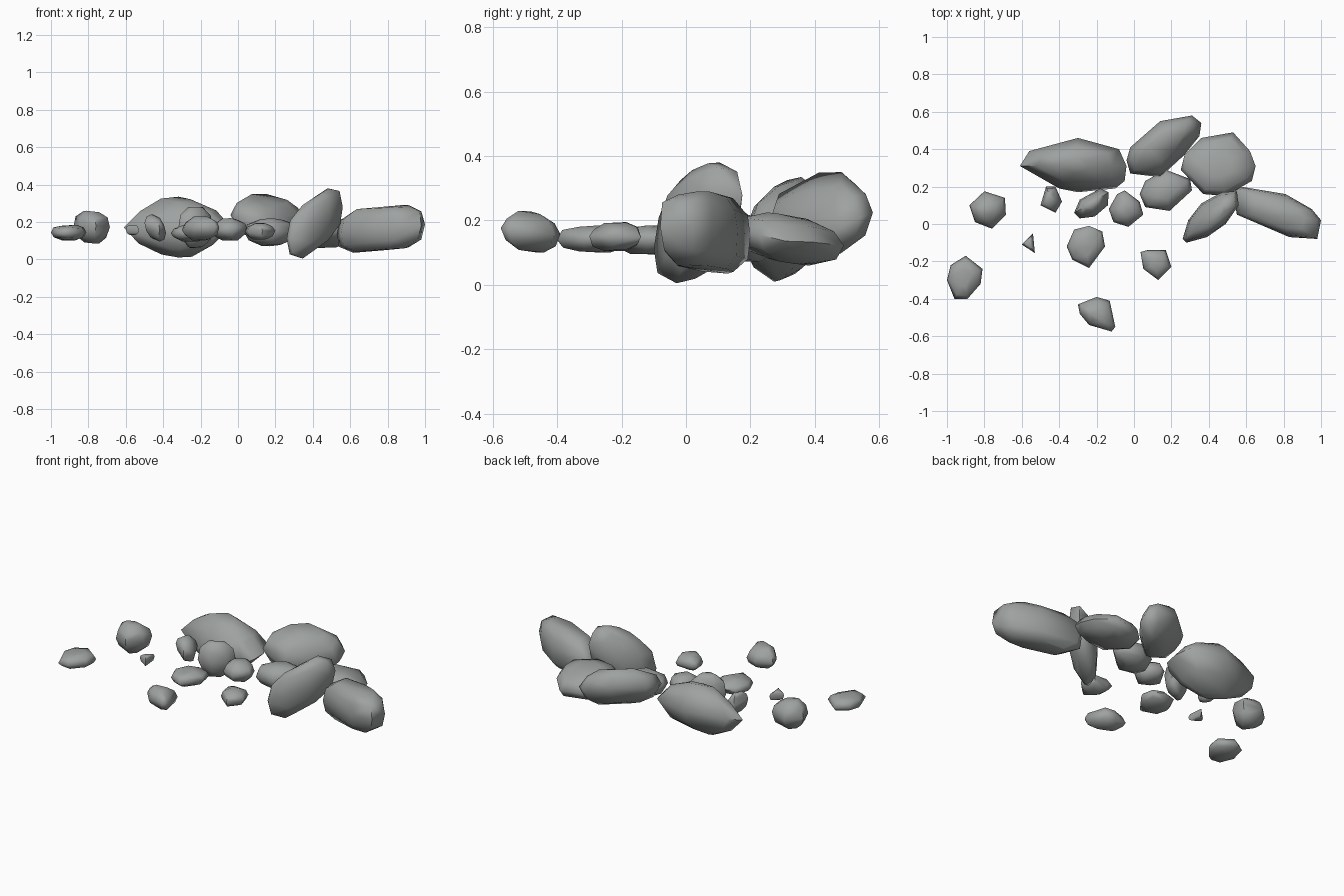
import bpy, bmesh, math, random

if "Cube" in bpy.data.objects:
    bpy.data.objects.remove(bpy.data.objects["Cube"])

random.seed(7)

# dark grey stone
stone = bpy.data.materials.new("stone")
stone.diffuse_color = (0.34, 0.36, 0.35, 1)
stone.use_nodes = True
stone.node_tree.nodes["Principled BSDF"].inputs["Base Color"].default_value = stone.diffuse_color


def rock(name, outline, lo, hi, slope=(0, 0), rough=0.05, cap=0.42, shoulder=0.84):
    """Convex boulder from a plan outline, a height range and a tilt of its mid-plane."""
    cx = (min(p[0] for p in outline) + max(p[0] for p in outline)) / 2
    cy = (min(p[1] for p in outline) + max(p[1] for p in outline)) / 2
    half = (hi - lo) / 2
    rings = [(-1, cap), (-0.62, shoulder), (0, 1), (0.62, shoulder), (1, cap)]
    pts = []
    for level, scale in rings:
        for px, py in outline:
            wobble = 0 if level == 0 else rough
            s = scale * (1 + random.uniform(-wobble, wobble))
            dx, dy = (px - cx) * s, (py - cy) * s
            z = level * half + random.uniform(-rough, rough) * half * 2
            pts.append([cx + dx, cy + dy, z + (px - cx) * slope[0] * max(s, .6) + (py - cy) * slope[1] * max(s, .6)])
    zmin, zmax = min(p[2] for p in pts), max(p[2] for p in pts)
    bm = bmesh.new()
    for x, y, z in pts:
        bm.verts.new((x, y, lo + (z - zmin) / (zmax - zmin) * (hi - lo)))
    bmesh.ops.convex_hull(bm, input=bm.verts[:])
    loose = [v for v in bm.verts if not v.link_faces]
    bmesh.ops.delete(bm, geom=loose, context='VERTS')
    bmesh.ops.dissolve_limit(bm, angle_limit=math.radians(3), verts=bm.verts[:], edges=bm.edges[:])
    bmesh.ops.recalc_face_normals(bm, faces=bm.faces[:])
    mesh = bpy.data.meshes.new(name)
    bm.to_mesh(mesh)
    bm.free()
    mesh.materials.append(stone)
    ob = bpy.data.objects.new(name, mesh)
    bpy.context.collection.objects.link(ob)
    bpy.ops.object.select_all(action='DESELECT')
    ob.select_set(True)
    bpy.context.view_layer.objects.active = ob
    bpy.ops.object.shade_smooth_by_angle(angle=math.radians(60))


# large boulders
rock("boulder_left", [(-.61, .31), (-.56, .39), (-.3, .46), (-.08, .4), (-.04, .31),
                      (-.05, .23), (-.1, .19), (-.3, .17), (-.4, .19)], .01, .335, (0, .25),
     cap=.3, shoulder=.72)
rock("boulder_back", [(-.04, .34), (-.02, .41), (.14, .55), (.31, .58), (.36, .54),
                      (.35, .47), (.27, .37), (.14, .25), (-.02, .27)], .08, .35, (-.35, .42),
     cap=.5)
rock("boulder_back_right", [(.25, .29), (.27, .37), (.36, .46), (.53, .49), (.62, .39),
                            (.65, .31), (.63, .23), (.49, .15), (.37, .16)], .06, .225, (0, -.15))
rock("boulder_far_right", [(.53, .17), (.57, .2), (.81, .16), (.95, .08), (1.0, .02),
                           (.98, -.08), (.83, -.07), (.55, .05)], .035, .29, (.1, 0), .03,
     cap=.62, shoulder=.94)
rock("boulder_leaning", [(.26, -.08), (.29, .02), (.36, .11), (.47, .17), (.55, .175),
                         (.56, .1), (.49, 0), (.39, -.07), (.28, -.1)], .005, .38, (.8, 0), .03,
     cap=.5, shoulder=.9)
rock("boulder_middle", [(.03, .16), (.06, .23), (.17, .29), (.3, .24), (.31, .18),
                        (.19, .07), (.06, .09)], .07, .22)

# small stones
rock("stone_inner_left", [(-.32, .06), (-.29, .13), (-.18, .19), (-.135, .17), (-.14, .1),
                          (-.21, .04), (-.29, .03)], .06, .28)
rock("stone_inner", [(-.135, .08), (-.09, .16), (-.05, .18), (.03, .12), (.05, .05),
                     (-.03, -.015), (-.11, .01)], .1, .22)
rock("stone_near_left", [(-.5, .1), (-.47, .2), (-.42, .2), (-.385, .12), (-.42, .06)],
     .095, .24, (-.5, 0))
rock("stone_front_middle", [(-.36, -.12), (-.32, -.03), (-.24, -.01), (-.17, -.04),
                            (-.155, -.12), (-.24, -.235), (-.33, -.19)], .095, .185)
rock("stone_front_right", [(.035, -.15), (.05, -.24), (.13, -.3), (.2, -.23), (.17, -.14),
                           (.07, -.14)], .105, .195)
rock("stone_front", [(-.3, -.43), (-.2, -.39), (-.13, -.41), (-.1, -.55), (-.12, -.575),
                     (-.24, -.54), (-.29, -.48)], .1, .23, (0, -.1))
rock("stone_far_left", [(-.88, .1), (-.8, .175), (-.69, .14), (-.685, .05), (-.76, -.025),
                        (-.85, .01)], .085, .26)
rock("stone_front_left", [(-1.0, -.3), (-.98, -.22), (-.9, -.17), (-.81, -.24), (-.82, -.32),
                          (-.89, -.4), (-.96, -.4)], .1, .185)
rock("pebble", [(-.6, -.11), (-.54, -.05), (-.53, -.155)], .13, .185)
